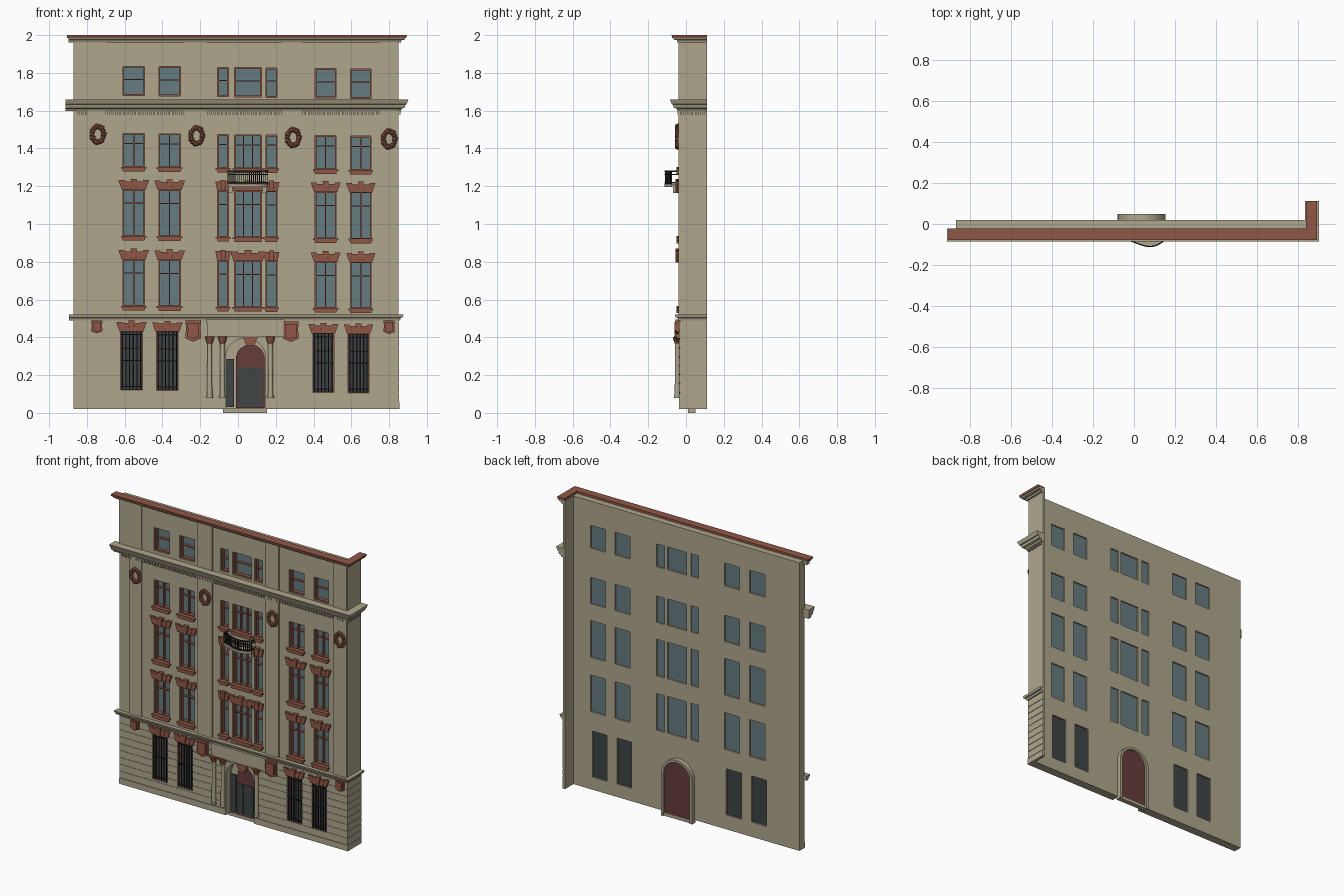
import bpy, bmesh, math
from mathutils import Matrix, Vector

cube = bpy.data.objects.get("Cube")
if cube:
    bpy.data.objects.remove(cube, do_unlink=True)


def material(name, rgb):
    m = bpy.data.materials.new(name)
    m.use_nodes = True
    m.diffuse_color = (*rgb, 1)
    m.node_tree.nodes["Principled BSDF"].inputs["Base Color"].default_value = (*rgb, 1)
    return m


STONE = material("beige stone", (0.43, 0.385, 0.27))
RED = material("terracotta", (0.28, 0.095, 0.06))
GLASS = material("blue grey glass", (0.135, 0.2, 0.22))
DARK = material("dark glass", (0.05, 0.058, 0.06))
IRON = material("black iron", (0.012, 0.014, 0.014))
MAROON = material("maroon wood", (0.13, 0.045, 0.042))

LEFT, RIGHT, FRONT, BACK, REAR = -0.87, 0.85, -0.033, 0.02, 0.112


def prism(bm, pts, y0, y1):
    """Extrude an x-z outline from y0 to y1."""
    a = [bm.verts.new((x, y0, z)) for x, z in pts]
    b = [bm.verts.new((x, y1, z)) for x, z in pts]
    bm.faces.new(a)
    bm.faces.new(b[::-1])
    for i in range(len(a)):
        j = (i + 1) % len(a)
        bm.faces.new((a[j], a[i], b[i], b[j]))


def box(bm, x0, x1, y0, y1, z0, z1):
    prism(bm, [(x0, z0), (x1, z0), (x1, z1), (x0, z1)], y0, y1)


def sweep(bm, profile, left):
    """Run a (projection, height) profile along the front and round the corner."""
    rings = []
    for k in range(3):
        rings.append([bm.verts.new((left if k == 0 else RIGHT + d,
                                    REAR if k == 2 else FRONT - d, z)) for d, z in profile])
    n = len(profile)
    for a, b in zip(rings, rings[1:]):
        for i in range(n):
            j = (i + 1) % n
            bm.faces.new((a[i], a[j], b[j], b[i]))
    bm.faces.new(rings[0][::-1])
    bm.faces.new(rings[2])


def finish(bm, name, mat, smooth=False):
    bmesh.ops.recalc_face_normals(bm, faces=bm.faces)
    me = bpy.data.meshes.new(name)
    bm.to_mesh(me)
    bm.free()
    me.materials.append(mat)
    ob = bpy.data.objects.new(name, me)
    bpy.context.collection.objects.link(ob)
    if smooth:
        bpy.ops.object.select_all(action='DESELECT')
        ob.select_set(True)
        bpy.context.view_layer.objects.active = ob
        bpy.ops.object.shade_smooth_by_angle()
    return ob


def arch(cx, r, z0, spring, n=16):
    """Arched outline, from the bottom right over the top to the bottom left."""
    curve = [(cx + r * math.cos(math.pi * i / n), spring + r * math.sin(math.pi * i / n))
             for i in range(n + 1)]
    return [(cx + r, z0)] + curve + [(cx - r, z0)]


# Window layout: (centre x, width) columns and (bottom, top) floors
SIDES = [(-0.552, 0.115), (-0.362, 0.115), (0.464, 0.112), (0.65, 0.11)]
MIDDLE = [(-0.079, 0.058), (0.053, 0.142), (0.177, 0.06)]
FLOORS = [(0.12, 0.435), (0.565, 0.815), (0.935, 1.185), (1.3, 1.48), (1.68, 1.835)]
windows = []
for f, (z0, z1) in enumerate(FLOORS):
    for x, w in SIDES + (MIDDLE if f else []):
        drop = -0.0125 * (x + 0.55)
        shift = -0.012 if f == 0 else 0
        windows.append((f, x + shift, w, z0 + drop, z1 + drop))

cutter_bm = bmesh.new()
for f, x, w, z0, z1 in windows:
    box(cutter_bm, x - w / 2, x + w / 2, -0.2, 0.2, z0, z1)
prism(cutter_bm, arch(0.04, 0.106, -0.05, 0.29), -0.2, 0.2)
cutter = finish(cutter_bm, "opening_cutter", STONE)
cutter.hide_render = True


def cut(ob):
    mod = ob.modifiers.new("openings", 'BOOLEAN')
    mod.operation, mod.solver, mod.object = 'DIFFERENCE', 'EXACT', cutter
    bpy.context.view_layer.objects.active = ob
    bpy.ops.object.modifier_apply(modifier=mod.name)


# Walls and ground-floor stone courses
bm = bmesh.new()
box(bm, LEFT, RIGHT, FRONT, BACK, 0.02, 1.985)
cut(finish(bm, "facade_wall", STONE))
bm = bmesh.new()
box(bm, RIGHT - 0.015, RIGHT, BACK, REAR, 0.02, 1.985)
finish(bm, "side_wall", STONE)
bm = bmesh.new()
sweep(bm, [(-0.004, 0.02), (0.005, 0.02), (0.005, 0.06), (-0.004, 0.06)], LEFT)
for i in range(9):
    z = 0.064 + i * 0.047
    sweep(bm, [(-0.004, z), (0.003, z), (0.003, z + 0.042), (-0.004, z + 0.042)], LEFT)
cut(finish(bm, "stone_courses", STONE))
bpy.data.objects.remove(cutter, do_unlink=True)

# Pilasters on the main floors and the attic
bm = bmesh.new()
for x0, x1 in [(-0.795, -0.7), (-0.28, -0.167), (0.235, 0.335), (0.75, 0.845)]:
    box(bm, x0, x1, -0.04, FRONT + 0.002, 0.52, 1.6)
    box(bm, LEFT if x0 < -0.5 else x0, x1, -0.04, FRONT + 0.002, 1.66, 1.965)
finish(bm, "pilasters", STONE)

# Cornices
bm = bmesh.new()
sweep(bm, [(-0.012, 0.49), (0.008, 0.49), (0.012, 0.503), (0.022, 0.506), (0.026, 0.52), (-0.012, 0.52)], -0.895)
finish(bm, "string_course", STONE)
bm = bmesh.new()
sweep(bm, [(-0.012, 1.598), (0.012, 1.598), (0.016, 1.61), (0.03, 1.615), (0.036, 1.632),
           (0.042, 1.634), (0.052, 1.658), (-0.012, 1.658)], -0.912)
finish(bm, "main_cornice", STONE)
bm = bmesh.new()
sweep(bm, [(-0.012, 1.962), (0.012, 1.962), (0.016, 1.973), (0.032, 1.976), (0.036, 1.986), (-0.012, 1.986)], -0.898)
finish(bm, "top_cornice", STONE)
bm = bmesh.new()
sweep(bm, [(-0.01, 1.986), (0.04, 1.986), (0.044, 2.0), (-0.01, 2.0)], -0.905)
finish(bm, "roof_edge", RED)
bm = bmesh.new()
for i in range(85):
    x = -0.85 + i * 0.02
    box(bm, x, x + 0.011, FRONT - 0.011, FRONT + 0.002, 1.58, 1.599)
for i in range(7):
    y = FRONT + i * 0.02
    box(bm, RIGHT - 0.002, RIGHT + 0.01, y, y + 0.011, 1.58, 1.599)
finish(bm, "dentils", STONE)

# Windows: glass, frames, sills, fanned heads and ground-floor grilles
glass, dark, frames, sills, heads, bars = [bmesh.new() for _ in range(6)]
for f, x, w, z0, z1 in windows:
    a, b = x - w / 2, x + w / 2
    box(glass if f else dark, a, b, 0.004, 0.01, z0, z1)
    t = 0.007 if f else 0.005
    y0, y1 = -0.022, 0.003
    box(frames, a, a + t, y0, y1, z0, z1)
    box(frames, b - t, b, y0, y1, z0, z1)
    box(frames, a, b, y0, y1, z0, z0 + t)
    box(frames, a, b, y0, y1, z1 - t, z1)
    transom = z0 + (z1 - z0) * (0.55 if f == 4 else 0.7)
    box(frames, a, b, -0.015, y1, transom - 0.003, transom + 0.003)
    if w > 0.1 and 0 < f < 4:
        for m in ([x - 0.024, x + 0.024] if w > 0.13 else [x]):
            box(frames, m - 0.003, m + 0.003, -0.016, y1, z0, z1)
    if 0 < f < 4:
        prism(sills, [(a, z0 - 0.022), (b, z0 - 0.022), (b + 0.004, z0 - 0.008), (b + 0.011, z0 - 0.006),
                      (b + 0.011, z0 + 0.002), (a - 0.011, z0 + 0.002), (a - 0.011, z0 - 0.006),
                      (a - 0.004, z0 - 0.008)], -0.05, FRONT + 0.002)
    if f < 3:
        n = 3 if w < 0.1 else 5
        spread = 1.28 if w < 0.13 else 1.15
        for i in range(n):
            l, r = (i / n - 0.5) * w * 1.1, ((i + 1) / n - 0.5) * w * 1.1
            key = i == n // 2
            h = 0.054 if key else (0.047 if i in (0, n - 1) else 0.04)
            prism(heads, [(x + l, z1 - 0.003), (x + r, z1 - 0.003), (x + r * spread, z1 + h), (x + l * spread, z1 + h)],
                  -0.056 if key else -0.047 - 0.003 * (i % 2), FRONT + 0.002)
        box(heads, x - w * 0.63, x + w * 0.63, -0.044, FRONT + 0.002, z1 + 0.025, z1 + 0.04)
    if f == 0:
        for i in range(6):
            m = a + w * (i + 0.5) / 6
            box(bars, m - 0.003, m + 0.003, -0.036, -0.03, z0, z1)
        for z in (z0 + 0.02, (z0 + z1) / 2, z1 - 0.02):
            box(bars, a, b, -0.034, -0.03, z - 0.003, z + 0.003)
for part, name, mat in [(glass, "window_glass", GLASS), (dark, "ground_window_glass", DARK),
                        (frames, "window_frames", RED), (sills, "window_sills", RED),
                        (heads, "window_heads", RED), (bars, "window_grilles", IRON)]:
    finish(part, name, mat)

# Entrance: rear arched shell, niche lining, door and side light
bm = bmesh.new()
prism(bm, arch(0.037, 0.117, 0.0, 0.29) + arch(0.037, 0.1, 0.0, 0.29)[::-1], BACK - 0.005, 0.05)
box(bm, -0.08, 0.154, 0.01, 0.042, 0.0, 0.022)
prism(bm, arch(0.04, 0.108, 0.0, 0.29), 0.019, 0.026)
finish(bm, "entrance_niche", STONE)
bm = bmesh.new()
prism(bm, arch(0.037, 0.105, 0.01, 0.29), 0.03, 0.035)
prism(bm, arch(0.066, 0.077, 0.025, 0.285), 0.008, 0.019)
finish(bm, "entrance_door", MAROON)
bm = bmesh.new()
for x0, x1 in [(-0.002, 0.036), (0.041, 0.111), (0.116, 0.136)]:
    box(bm, x0, x1, 0.003, 0.009, 0.035, 0.24)
box(bm, -0.064, -0.022, 0.01, 0.02, 0.03, 0.285)
finish(bm, "door_glass", DARK)
bm = bmesh.new()
prism(bm, [(0.045, 0.355), (0.085, 0.355), (0.105, 0.405), (0.025, 0.405)], -0.055, -0.028)
finish(bm, "door_keystone", RED)

# Portal lintel, columns and capitals
bm = bmesh.new()
box(bm, -0.165, 0.24, -0.052, FRONT + 0.002, 0.405, 0.48)
box(bm, -0.17, 0.245, -0.058, FRONT + 0.002, 0.478, 0.495)
finish(bm, "portal_lintel", STONE)
shafts, caps = bmesh.new(), bmesh.new()
for x in (-0.15, -0.082, 0.172):
    for part, r0, r1, z0, z1 in [(shafts, 0.014, 0.012, 0.09, 0.37), (shafts, 0.018, 0.018, 0.08, 0.092),
                                 (caps, 0.013, 0.025, 0.365, 0.398)]:
        bmesh.ops.create_cone(part, cap_ends=True, segments=16, radius1=r0, radius2=r1, depth=z1 - z0,
                              matrix=Matrix.Translation((x, -0.046, (z0 + z1) / 2)))
    box(caps, x - 0.025, x + 0.025, -0.064, FRONT, 0.396, 0.408)
finish(shafts, "portal_columns", STONE, True)
finish(caps, "column_capitals", RED)

# Shields below the string course
bm = bmesh.new()
for x, w, top, h in [(-0.747, 0.03, 0.49, 0.068), (-0.237, 0.042, 0.49, 0.112),
                     (0.28, 0.042, 0.485, 0.108), (0.8, 0.03, 0.49, 0.072)]:
    for k, y in [(1, -0.05), (0.75, -0.06)]:
        m = top - h / 2
        prism(bm, [(x + u * w * k, m + v * h * k) for u, v in
                   [(-1, 0.5), (1, 0.5), (0.9, 0.1), (1, -0.35), (0.4, -0.45), (0, -0.52),
                    (-0.4, -0.45), (-1, -0.35), (-0.9, 0.1)]], y, FRONT + 0.002)
finish(bm, "shields", RED)

# Leafy wreaths on the pilasters
bm = bmesh.new()
for x, z in [(-0.742, 1.475), (-0.219, 1.467), (0.292, 1.458), (0.8, 1.45)]:
    for i in range(14):
        a = math.tau * i / 14
        pos = Vector((x + 0.031 * math.cos(a), -0.044, z + 0.042 * math.sin(a)))
        size = 0.014 if i % 2 else 0.017
        bmesh.ops.create_icosphere(bm, subdivisions=1, radius=size, matrix=Matrix.Translation(pos))
finish(bm, "wreaths", RED)


# Bowed balcony with iron railing
def bow(t, inset=0.0):
    skew = t ** 1.5
    return -0.053 + 0.208 * t, -0.078 - 0.035 * math.sin(math.pi * skew) + inset


N = 20
slab, rail = bmesh.new(), bmesh.new()
edge = [bow(i / N) for i in range(N + 1)]
outline = [(edge[0][0], FRONT)] + edge + [(edge[-1][0], FRONT)]
base = slab.faces.new([slab.verts.new((x, y, 1.195)) for x, y in outline])
top = bmesh.ops.extrude_face_region(slab, geom=[base])
bmesh.ops.translate(slab, vec=(0, 0, 0.017), verts=[v for v in top["geom"] if isinstance(v, bmesh.types.BMVert)])
for x in (-0.04, 0.14):
    box(slab, x - 0.01, x + 0.01, -0.07, FRONT, 1.165, 1.196)
finish(slab, "balcony_slab", STONE)
path = [(edge[0][0], FRONT)] + [bow(i / N, 0.003) for i in range(N + 1)] + [(edge[-1][0], FRONT)]
for (xa, ya), (xb, yb) in zip(path, path[1:]):
    d = Vector((xb - xa, yb - ya, 0))
    for z, t in [(1.28, 0.009), (1.262, 0.004), (1.218, 0.007)]:
        m = Matrix.Translation(((xa + xb) / 2, (ya + yb) / 2, z)) @ Matrix.Rotation(math.atan2(d.y, d.x), 4, 'Z')
        bmesh.ops.create_cube(rail, size=1, matrix=m @ Matrix.Diagonal((d.length + 0.002, 0.006, t, 1)))
    box(rail, xb - 0.002, xb + 0.002, yb - 0.002, yb + 0.002, 1.212, 1.28)
finish(rail, "balcony_railing", IRON)
